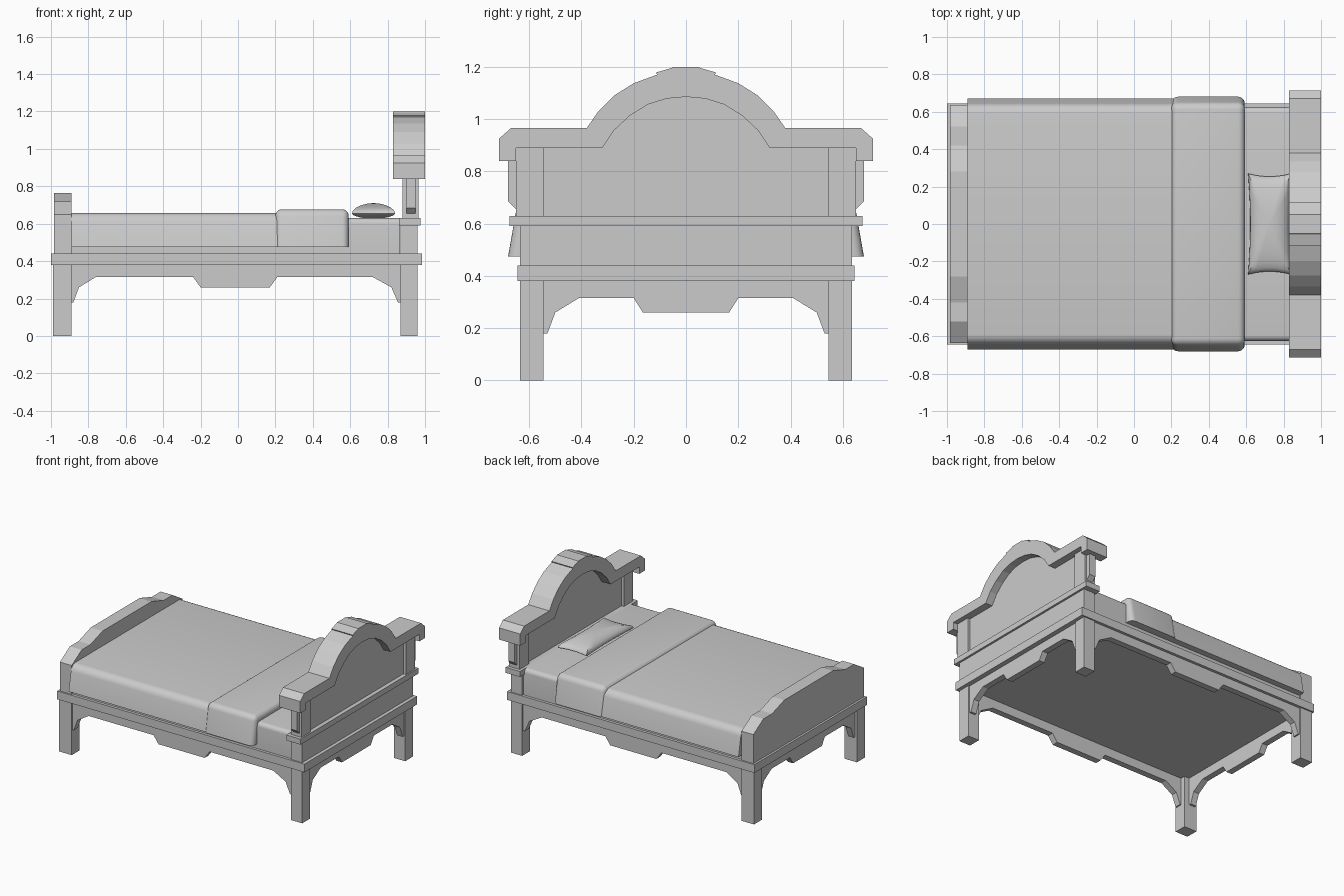
import bpy, bmesh, math
from mathutils import Vector

cube = bpy.data.objects.get("Cube")
if cube:
    bpy.data.objects.remove(cube, do_unlink=True)

grey = bpy.data.materials.new("plain grey")
grey.use_nodes = True
grey.diffuse_color = (0.6, 0.6, 0.6, 1)
grey.node_tree.nodes["Principled BSDF"].inputs["Base Color"].default_value = (0.6, 0.6, 0.6, 1)


def finish(name, bm, smooth=False):
    bmesh.ops.recalc_face_normals(bm, faces=bm.faces)
    mesh = bpy.data.meshes.new(name)
    bm.to_mesh(mesh)
    bm.free()
    mesh.materials.append(grey)
    obj = bpy.data.objects.new(name, mesh)
    bpy.context.collection.objects.link(obj)
    if smooth:
        bpy.ops.object.select_all(action='DESELECT')
        obj.select_set(True)
        bpy.context.view_layer.objects.active = obj
        bpy.ops.object.shade_smooth_by_angle(angle=math.radians(50))
    return obj


def box_bm(x, y, z):
    bm = bmesh.new()
    bmesh.ops.create_cube(bm, size=1)
    for v in bm.verts:
        v.co = Vector([(r[0] + r[1]) / 2 + c * (r[1] - r[0]) for r, c in zip((x, y, z), v.co)])
    return bm


def box(name, x, y, z):
    return finish(name, box_bm(x, y, z))


def extrude(name, profile, lo, hi, axis='x'):
    """Extrude a (side, z) outline along the x or y axis."""
    bm = bmesh.new()
    pts = [(lo, s, z) if axis == 'x' else (s, lo, z) for s, z in profile]
    face = bm.faces.new([bm.verts.new(p) for p in pts])
    grown = bmesh.ops.extrude_face_region(bm, geom=[face])
    d = hi - lo
    shift = (d, 0, 0) if axis == 'x' else (0, d, 0)
    bmesh.ops.translate(bm, vec=shift, verts=[g for g in grown["geom"] if isinstance(g, bmesh.types.BMVert)])
    return finish(name, bm)


def mirrored(half):
    return half + [(-s, z) for s, z in reversed(half) if s != 0]


# Frame, legs
box("bed_frame", (-1, 0.985), (-0.645, 0.645), (0.38, 0.44))
for end, x in (("foot", (-0.99, -0.89)), ("head", (0.87, 0.96))):
    for side, s in (("left", 1), ("right", -1)):
        box(f"{end}_{side}_leg", x, sorted((0.545 * s, 0.635 * s)), (0, 0.38))

# Shaped aprons between the legs
side_apron = [(-0.9, 0.38), (-0.9, 0.18), (-0.88, 0.18), (-0.85, 0.26), (-0.76, 0.315),
              (-0.24, 0.315), (-0.2, 0.26), (0.17, 0.26), (0.21, 0.315), (0.72, 0.315),
              (0.82, 0.26), (0.855, 0.18), (0.88, 0.18), (0.88, 0.38)]
extrude("front_apron", side_apron, -0.625, -0.58, 'y')
extrude("back_apron", side_apron, 0.58, 0.625, 'y')
end_apron = mirrored([(0.55, 0.38), (0.55, 0.18), (0.53, 0.18), (0.5, 0.26), (0.41, 0.315),
                      (0.2, 0.315), (0.165, 0.26)])
extrude("foot_apron", end_apron, -0.975, -0.93)
extrude("head_apron", end_apron, 0.905, 0.95)

# Footboard with stepped top
extrude("footboard", mirrored([(0.635, 0.44), (0.635, 0.65), (0.52, 0.72), (0.42, 0.72), (0.28, 0.765)]),
        -0.985, -0.89)

# Headboard: base, ledge, posts, panel and arched cap
box("headboard_base", (0.87, 0.96), (-0.635, 0.635), (0.44, 0.59))
box("headboard_ledge", (0.86, 0.975), (-0.675, 0.675), (0.59, 0.63))
for side, s in (("left", 1), ("right", -1)):
    box(f"headboard_{side}_post", (0.88, 0.965), sorted((0.545 * s, 0.65 * s)), (0.63, 0.89))
    extrude(f"headboard_{side}_bracket",
            [(s * 0.64, 0.65), (s * 0.65, 0.655), (s * 0.68, 0.685), (s * 0.68, 0.85), (s * 0.64, 0.85)], 0.9, 0.95)

arch = [(0.32, 0.89), (0.275, 0.957), (0.215, 1.013), (0.145, 1.056), (0.075, 1.078), (0, 1.085)]
outer = [(0.715, 0.84), (0.715, 0.925), (0.67, 0.965), (0.38, 0.965), (0.335, 1.03), (0.275, 1.09),
         (0.2, 1.137), (0.11, 1.17), (0.115, 1.178), (0.055, 1.195), (0.05, 1.2)]
inner = [(0.65, 0.84), (0.65, 0.89)] + arch
extrude("headboard_cap", mirrored(outer) + [(-s, z) for s, z in inner] +
        [(s, z) for s, z in reversed(inner[:-1])], 0.83, 1.0)
extrude("headboard_panel", mirrored([(0.56, 0.62), (0.56, 0.9)] + arch), 0.9, 0.945)


# Bedding: rounded boxes whose sides flare outwards towards the hem
def soft_box(name, x, half, z, radius, flare=0.0, end_round=False):
    bm = box_bm(x, (-half, half), z)
    top = z[1] - 1e-4
    edges = [e for e in bm.edges if all(v.co.z > top for v in e.verts)
             and (end_round or abs(e.verts[0].co.y - e.verts[1].co.y) < 1e-4)]
    if end_round:
        edges += [e for e in bm.edges if abs(e.verts[0].co.z - e.verts[1].co.z) > 1e-4]
    bmesh.ops.bevel(bm, geom=edges, offset=radius, segments=5, profile=0.5, affect='EDGES')
    for v in bm.verts:
        v.co.y *= 1 + flare * (z[1] - v.co.z) / (z[1] - z[0])
    return finish(name, bm, True)


soft_box("mattress", (-0.89, 0.865), 0.625, (0.44, 0.63), 0.03)
soft_box("blanket", (-0.89, 0.21), 0.635, (0.475, 0.657), 0.045, 0.055)
soft_box("blanket_fold", (0.2, 0.592), 0.645, (0.475, 0.677), 0.035, 0.055, True)

# Pillow: a grid puffed in the middle with pinched sides and drawn-out corners
bm = bmesh.new()
bmesh.ops.create_uvsphere(bm, u_segments=32, v_segments=16, radius=1)
for v in bm.verts:
    c = v.co.copy()
    r = math.hypot(c.x, c.y)
    m = max(abs(c.x), abs(c.y), 1e-6)
    u, w = c.x * r / m, c.y * r / m
    v.co = Vector((0.725 + 0.115 * u * (0.9 + 0.1 * w * w),
                   0.27 * w * (0.94 + 0.06 * u * u),
                   0.655 + (0.055 if c.z > 0 else 0.028) * c.z))
finish("pillow", bm, True)
